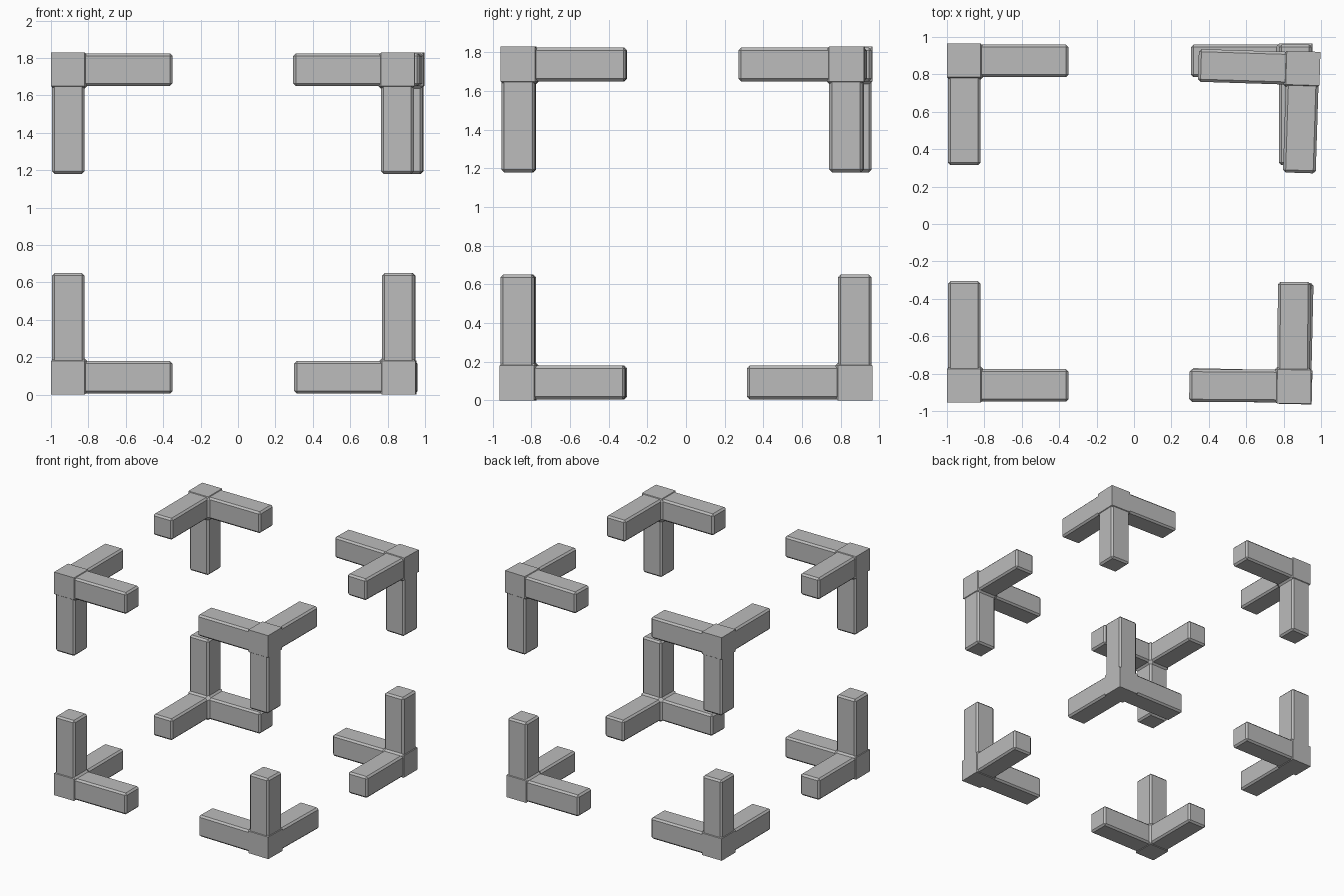
import bpy, bmesh
from math import radians
from mathutils import Matrix, Vector

cube = bpy.data.objects.get("Cube")
if cube:
    bpy.data.objects.remove(cube, do_unlink=True)

WIDTH, LENGTH, BEVEL, INSET = 0.18, 0.65, 0.014, 0.005
HEIGHT = 1.83

grey = bpy.data.materials.new("plain grey")
grey.use_nodes = True
colour = (0.5, 0.5, 0.5, 1)
grey.diffuse_color = colour
grey.node_tree.nodes["Principled BSDF"].inputs["Base Color"].default_value = colour


def along(axis, a, b, c):
    """Point with a along the arm axis and b, c across it."""
    p = Vector((0, 0, 0))
    p[axis], p[(axis + 1) % 3], p[(axis + 2) % 3] = a, b, c
    return p


def add_core(bm):
    """Corner block whose hull also chamfers the inner angles between arms."""
    points = [Vector((x, y, z)) for x in (0, WIDTH) for y in (0, WIDTH) for z in (0, WIDTH)]
    low, near = INSET + BEVEL, WIDTH - BEVEL
    for axis in range(3):
        for b, c in ((low, low), (low, WIDTH), (WIDTH, low), (near, WIDTH), (WIDTH, near)):
            points.append(along(axis, WIDTH + BEVEL, b, c))
    verts = [bm.verts.new(p) for p in points]
    hull = bmesh.ops.convex_hull(bm, input=verts)
    unused = [v for v in hull["geom_interior"] if isinstance(v, bmesh.types.BMVert)]
    if unused:
        bmesh.ops.delete(bm, geom=unused, context="VERTS")
    bmesh.ops.dissolve_limit(bm, angle_limit=radians(1), verts=bm.verts[:], edges=bm.edges[:])


def add_arm(bm, axis):
    """Bevelled bar running from inside the core to the free end."""
    start, across = WIDTH / 2, WIDTH - INSET
    centre = along(axis, (start + LENGTH) / 2, INSET + across / 2, INSET + across / 2)
    size = along(axis, LENGTH - start, across, across)
    matrix = Matrix.Translation(centre) @ Matrix.Diagonal((*size, 1))
    verts = bmesh.ops.create_cube(bm, size=1, matrix=matrix)["verts"]
    edges = list({e for v in verts for e in v.link_edges})
    bmesh.ops.bevel(bm, geom=edges, offset=BEVEL, segments=1, affect="EDGES")


def bracket(name, x, y, top, turn=0):
    """Three-armed bracket with its outer corner at x, y, arms pointing inwards."""
    bm = bmesh.new()
    add_core(bm)
    for axis in range(3):
        add_arm(bm, axis)
    signs = (-1 if x > 0 else 1, -1 if y > 0 else 1, -1 if top else 1)
    bmesh.ops.transform(bm, matrix=Matrix.Diagonal((*signs, 1)), verts=bm.verts[:])
    bmesh.ops.recalc_face_normals(bm, faces=bm.faces[:])
    mesh = bpy.data.meshes.new(name)
    bm.to_mesh(mesh)
    bm.free()
    mesh.materials.append(grey)
    obj = bpy.data.objects.new(name, mesh)
    obj.location = (x, y, HEIGHT if top else 0)
    obj.rotation_euler.z = radians(turn)
    bpy.context.collection.objects.link(obj)


# Right-hand corners, evenly placed
for top, level in ((False, "bottom"), (True, "top")):
    bracket(f"{level}_front_right_bracket", -1, -0.955, top)
    bracket(f"{level}_back_right_bracket", -1, 0.965, top)

# Left-hand corners, slightly loose
bracket("bottom_front_left_bracket", 0.95, -0.965, False, -1.3)
bracket("top_front_left_bracket", 0.945, -0.96, True, -0.4)
bracket("bottom_back_left_bracket", 0.955, 0.965, False)
bracket("top_back_left_bracket", 0.997, 0.92, True, -1.8)
